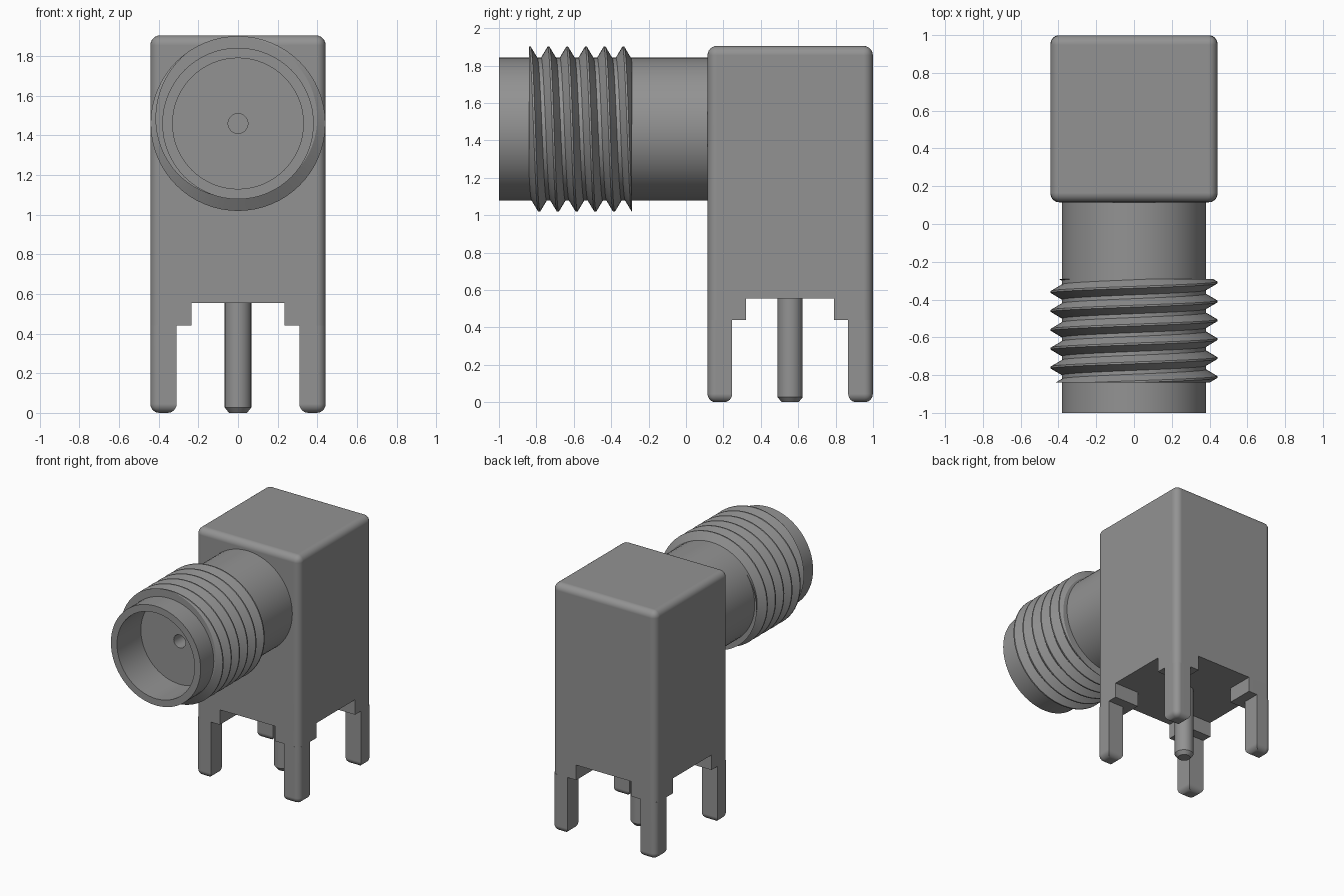
import bpy, bmesh, math
from mathutils import Vector

cube = bpy.data.objects.get("Cube")
if cube:
    bpy.data.objects.remove(cube, do_unlink=True)

metal = bpy.data.materials.new("grey metal")
metal.use_nodes = True
GREY = (0.29, 0.29, 0.29, 1)
metal.diffuse_color = GREY
metal.node_tree.nodes["Principled BSDF"].inputs["Base Color"].default_value = GREY

HALF, YC = 0.442, 0.557        # housing half width and centre in y
TOP, UNDER, STEP = 1.905, 0.555, 0.44
AXIS_Z = 1.46                  # height of the barrel axis


def finish(bm, name, angle=30, weighted=False):
    bmesh.ops.recalc_face_normals(bm, faces=bm.faces[:])
    me = bpy.data.meshes.new(name)
    bm.to_mesh(me)
    bm.free()
    me.materials.append(metal)
    me.shade_smooth()
    me.set_sharp_from_angle(angle=math.radians(angle))
    ob = bpy.data.objects.new(name, me)
    bpy.context.collection.objects.link(ob)
    if weighted:
        mod = ob.modifiers.new("Weighted normals", 'WEIGHTED_NORMAL')
        mod.keep_sharp = True
    return ob


def rounded_box(name, lo, hi, radius, rule):
    """Box whose edges that satisfy rule(midpoint, is_vertical) are rounded."""
    lo, hi = Vector(lo), Vector(hi)
    bm = bmesh.new()
    bmesh.ops.create_cube(bm, size=1)
    for v in bm.verts:
        v.co = Vector((l if c < 0 else h) for c, l, h in zip(v.co, lo, hi))
    edges = []
    for e in bm.edges:
        a, b = (v.co for v in e.verts)
        if rule((a + b) / 2, abs(a.z - b.z) > 0.01):
            edges.append(e)
    bmesh.ops.bevel(bm, geom=edges, offset=radius, segments=6, profile=0.5,
                    affect='EDGES', clamp_overlap=True)
    return finish(bm, name, weighted=True)


def lathe(name, profile, centre, axis, steps=64):
    """Revolve (radius, distance along axis) points."""
    bm = bmesh.new()
    side = Vector((1, 0, 0))
    axis = Vector(axis)
    verts = [bm.verts.new(Vector(centre) + side * r + axis * d) for r, d in profile]
    edges = [bm.edges.new(p) for p in zip(verts, verts[1:])]
    bmesh.ops.spin(bm, geom=verts + edges, cent=centre, axis=axis,
                   angle=math.tau, steps=steps)
    bmesh.ops.remove_doubles(bm, verts=bm.verts[:], dist=1e-4)
    return finish(bm, name)


# Housing block with rounded sides and top
rounded_box("housing", (-HALF, YC - HALF, UNDER), (HALF, YC + HALF, TOP), 0.05,
            lambda m, vertical: vertical or m.z > TOP - 0.01)

# Four corner legs, each with a wider stepped shoulder
for sx, side in ((1, "left"), (-1, "right")):
    for sy, end in ((1, "back"), (-1, "front")):
        def corner_box(part, size, z0, z1, round_bottom):
            xs = sorted((sx * HALF, sx * (HALF - size)))
            ys = sorted((YC + sy * HALF, YC + sy * (HALF - size)))

            def rule(m, vertical):
                outer = m.x * sx > HALF - 0.01 and (m.y - YC) * sy > HALF - 0.01
                return outer if vertical else round_bottom and m.z < z0 + 0.01
            rounded_box(f"{end}_{side}_{part}", (xs[0], ys[0], z0),
                        (xs[1], ys[1], z1), 0.05 if not round_bottom else 0.045, rule)
        corner_box("shoulder", 0.207, STEP, UNDER, False)
        corner_box("leg", 0.132, 0, STEP, True)

# Centre pin with a chamfered tip
lathe("centre_pin", [(0, 0), (0.045, 0), (0.067, 0.027), (0.067, UNDER), (0, UNDER)],
      (0, YC, 0), (0, 0, 1), 32)

# Hollow barrel with a small contact socket in its floor
R = 0.382
lathe("barrel", [(0, -0.42), (0.05, -0.42), (0.05, -0.71), (0.33, -0.71),
                 (0.33, -1), (R, -1), (R, 0.117), (0, 0.117)],
      (0, 0, AXIS_Z), (0, 1, 0))

# Helical thread, trimmed square at both ends
PITCH, Y0, N = 0.1, -0.735, 64
section = [(R - 0.012, -0.047), (0.441, -0.005), (0.441, 0.005), (R - 0.012, 0.047)]
bm = bmesh.new()
previous = None
for i in range(-2 * N, 6 * N + 1):
    a = math.tau * i / N
    ring = [bm.verts.new((r * math.sin(a), Y0 + PITCH * i / N + d,
                          AXIS_Z + r * math.cos(a))) for r, d in section]
    if previous:
        for k in range(4):
            j = (k + 1) % 4
            bm.faces.new((previous[k], previous[j], ring[j], ring[k]))
    previous = ring
for y, sign in ((-0.84, -1), (-0.29, 1)):
    cut = bmesh.ops.bisect_plane(bm, geom=bm.verts[:] + bm.edges[:] + bm.faces[:],
                                 plane_co=(0, y, 0), plane_no=(0, sign, 0),
                                 clear_outer=True)
    rim = [g for g in cut["geom_cut"] if isinstance(g, bmesh.types.BMEdge)]
    bmesh.ops.triangle_fill(bm, edges=rim, use_beauty=True)
finish(bm, "thread", 25)
